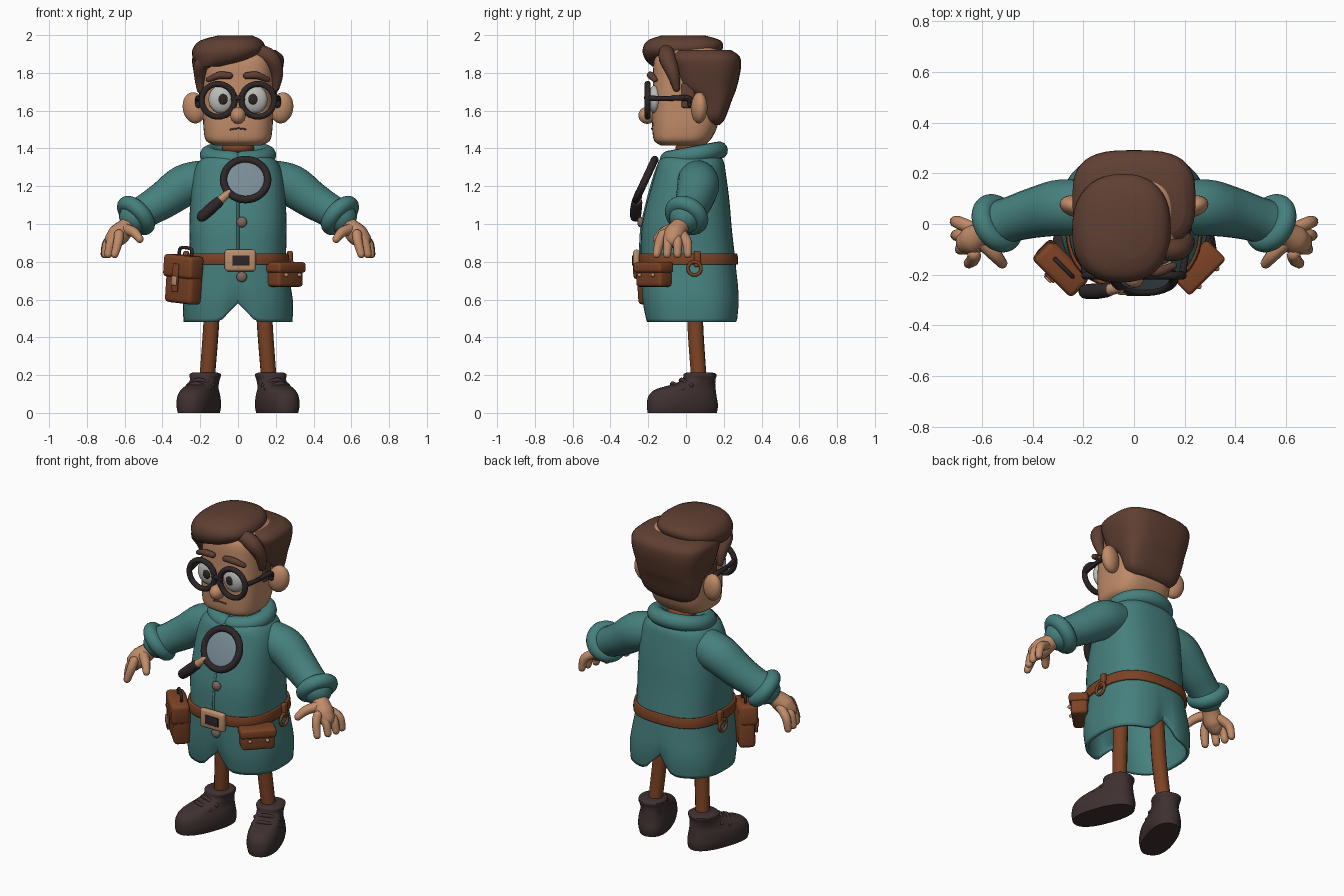
import bpy, bmesh, math
from math import sin, cos, pi, radians, exp
from mathutils import Vector, Matrix, Euler

if "Cube" in bpy.data.objects:
    bpy.data.objects.remove(bpy.data.objects["Cube"])


def material(name, *rgb):
    m = bpy.data.materials.new(name)
    m.use_nodes = True
    m.diffuse_color = (*rgb, 1)
    m.node_tree.nodes["Principled BSDF"].inputs["Base Color"].default_value = (*rgb, 1)
    return m


TEAL = material("teal cloth", .06, .215, .205)
SKIN = material("skin", .53, .26, .14)
HAIR = material("brown hair", .115, .05, .032)
LEATHER = material("leather", .2, .055, .018)
SHOE = material("dark shoe", .05, .03, .03)
FRAME = material("black frame", .027, .019, .02)
GLASS = material("blue glass", .19, .26, .3)
WHITE = material("eye white", .5, .5, .48)
TAN = material("tan metal", .5, .27, .15)
GREY = material("grey button", .2, .14, .11)


def finish(bm, name, mat, matrix=None):
    if matrix:
        bm.transform(matrix)
    bmesh.ops.recalc_face_normals(bm, faces=bm.faces)
    mesh = bpy.data.meshes.new(name)
    bm.to_mesh(mesh)
    bm.free()
    mesh.materials.append(mat)
    ob = bpy.data.objects.new(name, mesh)
    bpy.context.collection.objects.link(ob)
    return ob


def place(loc, rot=(0, 0, 0), scale=(1, 1, 1)):
    return Matrix.LocRotScale(Vector(loc), Euler([radians(a) for a in rot]), Vector(scale))


def skin_rings(bm, rings, caps=True, loop=False):
    n = len(rings[0])
    vs = [[bm.verts.new(p) for p in r] for r in rings]
    pairs = list(zip(vs, vs[1:])) + ([(vs[-1], vs[0])] if loop else [])
    for a, b in pairs:
        for i in range(n):
            bm.faces.new((a[i], a[(i + 1) % n], b[(i + 1) % n], b[i]))
    if caps and not loop:
        bm.faces.new(vs[0])
        bm.faces.new(vs[-1])


def spline(keys, steps, closed=False):
    """Catmull-Rom through tuples of any length."""
    n, out = len(keys), []
    for i in range(n if closed else n - 1):
        k = [keys[j % n if closed else min(max(j, 0), n - 1)] for j in range(i - 1, i + 3)]
        for s in range(steps):
            t = s / steps
            out.append([b + .5 * t * (c - a + t * (2*a - 5*b + 4*c - d + t * (3*(b - c) + d - a)))
                        for a, b, c, d in zip(*k)])
    return out if closed else out + [list(keys[-1])]


def loft(name, mat, keys, power=2.6, seg=40, steps=4, caps=True, bend=None, matrix=None):
    """Stack of rounded rings; keys are (z, centre x, half width, front y, back y)."""
    bm, rings = bmesh.new(), []
    for z, cx, rx, y0, y1 in spline(keys, steps):
        ring = []
        for i in range(seg):
            a = 2 * pi * i / seg
            c, s = [math.copysign(abs(v) ** (2 / power), v) for v in (cos(a), sin(a))]
            p = Vector((cx + rx * c, (y0 + y1) / 2 + (y1 - y0) / 2 * s, z))
            ring.append(bend(p) if bend else p)
        rings.append(ring)
    skin_rings(bm, rings, caps)
    return finish(bm, name, mat, matrix)


def tube(name, mat, keys, seg=14, steps=5, closed=False, matrix=None):
    """Round-ended tube; keys are (x, y, z, radius)."""
    pts = spline(keys, steps, closed)
    ps, rs = [Vector(p[:3]) for p in pts], [p[3] for p in pts]
    if not closed:
        d0, d1 = (ps[0] - ps[1]).normalized(), (ps[-1] - ps[-2]).normalized()
        r0, r1 = rs[0], rs[-1]
        arc = [(sin(a), cos(a)) for a in (.5, 1, 1.4)]
        ps = [ps[0] + d0 * r0 * u for u, _ in arc[::-1]] + ps + [ps[-1] + d1 * r1 * u for u, _ in arc]
        rs = [r0 * v for _, v in arc[::-1]] + rs + [r1 * v for _, v in arc]
    n, rings, normal, old = len(ps), [], None, None
    for i in range(n):
        a, b = (ps[i - 1], ps[(i + 1) % n]) if closed else (ps[max(i - 1, 0)], ps[min(i + 1, n - 1)])
        d = (b - a).normalized()
        normal = old.rotation_difference(d) @ normal if old else d.orthogonal().normalized()
        old, side = d, d.cross(normal)
        rings.append([ps[i] + rs[i] * (cos(t) * normal + sin(t) * side)
                      for t in (2 * pi * k / seg for k in range(seg))])
    bm = bmesh.new()
    skin_rings(bm, rings, loop=closed)
    return finish(bm, name, mat, matrix)


def ball(name, mat, loc, size, rot=(0, 0, 0)):
    bm = bmesh.new()
    bmesh.ops.create_uvsphere(bm, u_segments=24, v_segments=14, radius=1)
    return finish(bm, name, mat, place(loc, rot, size))


def box(name, mat, loc, size, matrix=Matrix(), bevel=.015):
    bm = bmesh.new()
    bmesh.ops.create_cube(bm, size=1)
    bm.transform(place(loc, scale=size))
    bmesh.ops.bevel(bm, geom=bm.edges[:], offset=bevel, segments=3, profile=.5, affect='EDGES')
    return finish(bm, name, mat, matrix)


def hoop(name, mat, radius, thick, matrix, seg=12):
    keys = [(radius * cos(pi * i / 6), radius * sin(pi * i / 6), 0, thick) for i in range(12)]
    return tube(name, mat, keys, seg=seg, steps=3, closed=True, matrix=matrix)


# Coat: open shell with a notch in the hem at front and back
def hem(p):
    fall = max(0, (.8 - p.z) / .32)
    p.z += .1 * fall * exp(-(p.x / .06) ** 2)
    p.y *= 1 - .08 * fall * exp(-(p.x / .04) ** 2)
    return p


coat = loft("coat", TEAL, [
    (.48, 0, .288, -.215, .275), (.6, 0, .29, -.235, .282), (.8, 0, .257, -.24, .262),
    (.98, 0, .258, -.235, .242), (1.12, 0, .252, -.205, .23), (1.26, 0, .238, -.165, .212),
    (1.34, 0, .2, -.14, .195), (1.38, 0, .12, -.08, .14)], seg=64, caps=False, bend=hem)
wall = coat.modifiers.new("thickness", 'SOLIDIFY')
wall.thickness, wall.offset = .018, -1
tube("coat_front_edge", TEAL, [(.0, -.138, 1.33, .007), (.0, -.168, 1.25, .007), (.0, -.207, 1.11, .007),
                               (0, -.236, .97, .007), (0, -.242, .84, .007)])
ring = [radians(a) for a in range(-80, 261, 20)]
tube("collar", TEAL, [(.155 * cos(a), .04 + .135 * sin(a), 1.365 + .025 * sin(a), .047) for a in ring])
for z, y in ((1.01, -.24), (.72, -.245)):
    ball("coat_button", GREY, (.02, y, z), (.028, .018, .028))

# Belt, buckle and side loops
belt = loft("belt", LEATHER, [(.785, 0, .272, -.252, .276), (.815, 0, .272, -.256, .276),
                              (.845, 0, .267, -.252, .27)], seg=64, caps=False)
belt.modifiers.new("thickness", 'SOLIDIFY').thickness = .02
box("buckle", TAN, (.012, -.262, .807), (.165, .035, .115))
box("buckle_centre", FRAME, (.016, -.281, .807), (.09, .008, .055), bevel=.003)
for s in (-1, 1):
    box("belt_loop", LEATHER, (.275 * s, .06, .815), (.03, .035, .085), bevel=.008)
    hoop("belt_ring", LEATHER, .035, .009, place((.285 * s, .045, .765), (90, 0, 90)))

# Satchel on the right hip
bag = place((-.285, -.165, .715), (0, 5, -45))
box("satchel", LEATHER, (0, 0, -.01), (.2, .095, .25), bag, .022)
box("satchel_flap", LEATHER, (0, -.012, .06), (.215, .105, .12), bag, .02)
box("satchel_strap", LEATHER, (0, -.066, 0), (.04, .015, .15), bag, .005)
box("satchel_clasp", TAN, (0, -.074, -.015), (.035, .014, .05), bag, .005)
tube("satchel_handle", FRAME, [(-.045, 0, .11, .009), (-.04, 0, .155, .009), (.04, 0, .155, .009),
                               (.045, 0, .11, .009)], matrix=bag)

# Pouch on the left hip
pouch = place((.25, -.17, .735), (0, 0, 45))
box("pouch", LEATHER, (0, 0, -.005), (.19, .095, .125), pouch, .018)
box("pouch_lid", LEATHER, (0, -.004, .035), (.205, .11, .055), pouch, .015)
for x in (-.05, .05):
    ball("pouch_stud", TAN, pouch @ Vector((x, -.058, -.005)), (.011, .011, .011))

# Magnifying glass across the chest
lens = place((.04, -.215, 1.235), (65, 0, 0))
hoop("magnifier_rim", FRAME, .117, .02, lens, 14)
ball("magnifier_lens", GLASS, (.04, -.215, 1.235), (.11, .11, .012), (65, 0, 0))
tube("magnifier_ferrule", TAN, [(-.05, -.25, 1.165, .02), (-.1, -.26, 1.12, .024)])
tube("magnifier_handle", FRAME, [(-.105, -.26, 1.115, .029), (-.15, -.265, 1.075, .031),
                                 (-.19, -.267, 1.04, .029)])

# Arms, hands, legs and shoes
for s, side in ((-1, "right"), (1, "left")):
    flip = Matrix.Diagonal((s, 1, 1, 1))
    tube(side + "_sleeve", TEAL, [(.17, .06, 1.235, .105), (.28, .065, 1.205, .112), (.39, .045, 1.13, .1),
                                  (.48, .02, 1.075, .09), (.54, .0, 1.04, .09)], 20, matrix=flip)
    aim = Vector((.65, -.38, -.6)).to_track_quat('Z', 'Y').to_matrix().to_4x4()
    hoop(side + "_cuff", TEAL, .08, .042, flip @ Matrix.Translation((.54, .003, 1.045)) @ aim, 16)
    tube(side + "_palm", SKIN, [(.53, .01, 1.04, .045), (.585, -.03, .99, .048), (.63, -.06, .945, .058),
                                (.655, -.07, .92, .05)], matrix=flip)
    for y, x, tip in ((.0, .715, .01), (-.045, .712, -.045), (-.09, .695, -.1), (-.125, .66, -.155)):
        tube(side + "_finger", SKIN, [(.63, y * .8 - .02, .945, .027), (x - .025, (y + tip) / 2, .905, .026),
                                      (x - .008, tip, .84, .021)], 10, matrix=flip)
    tube(side + "_thumb", SKIN, [(.6, -.07, .975, .03), (.55, -.12, .955, .027), (.52, -.155, .92, .021)],
         10, matrix=flip)
    tube(side + "_leg", LEATHER, [(.13, .045, .7, .042), (.143, .05, .45, .042), (.165, .07, .16, .041)],
         matrix=flip)
    foot = flip @ place((.175, .07, 0), (0, 0, 20))
    loft(side + "_shoe", SHOE, [
        (0, 0, .088, -.285, .095), (.04, 0, .096, -.29, .1), (.09, 0, .092, -.28, .092),
        (.125, 0, .08, -.24, .088), (.15, 0, .074, -.15, .085), (.175, 0, .074, -.09, .085),
        (.205, 0, .08, -.08, .09), (.215, 0, .055, -.06, .06)], 2.4, matrix=foot)
    for y, z in ((-.1, .175), (-.15, .155)):
        tube(side + "_lace", SHOE, [(-.07, y + .03, z - .03, .012), (0, y, z, .012),
                                    (.07, y + .03, z - .03, .012)], 8, matrix=foot)

# Head and neck
tube("neck", SKIN, [(0, .03, 1.3, .06), (0, .03, 1.48, .06)])
hoop("shirt_collar", LEATHER, .065, .022, place((0, .03, 1.4)))
loft("head", SKIN, [
    (1.415, 0, .12, -.13, .09), (1.44, 0, .168, -.168, .125), (1.5, 0, .182, -.178, .16),
    (1.6, 0, .186, -.18, .185), (1.75, 0, .187, -.175, .2), (1.88, 0, .18, -.165, .2),
    (1.94, 0, .12, -.1, .15)], 3)
ball("nose", SKIN, (0, -.205, 1.575), (.041, .047, .045))
tube("mouth", HAIR, [(-.04, -.179, 1.5, .004), (0, -.181, 1.506, .004), (.04, -.179, 1.502, .004)], 8)

# Hair: back mass, side burns and swept top
loft("back_hair", HAIR, [
    (1.525, 0, .12, .09, .18), (1.56, 0, .17, .085, .208), (1.66, 0, .198, .05, .245),
    (1.72, 0, .214, -.045, .268), (1.82, 0, .238, -.08, .29), (1.885, 0, .24, -.095, .285),
    (1.92, 0, .2, -.06, .24)], 3)
loft("swept_hair", HAIR, [
    (1.835, -.14, .07, -.18, -.02), (1.87, -.08, .155, -.215, .12), (1.92, -.05, .192, -.23, .19),
    (1.97, -.037, .165, -.205, .185), (1.998, -.015, .09, -.13, .1)], 2.4)
tube("left_fringe", HAIR, [(.08, -.1, 1.92, .04), (.17, -.1, 1.88, .045), (.205, -.07, 1.8, .035),
                           (.2, -.05, 1.72, .02)])
tube("right_fringe", HAIR, [(-.1, -.16, 1.9, .045), (-.19, -.12, 1.85, .04), (-.2, -.07, 1.78, .032),
                            (-.2, -.05, 1.71, .018)])

# Ears, eyes, brows and spectacles
for s, side in ((-1, "right"), (1, "left")):
    flip = Matrix.Diagonal((s, 1, 1, 1))
    ball(side + "_ear", SKIN, (.232 * s, .07, 1.615), (.062, .042, .083), (0, 10 * s, 15 * s))
    box(side + "_sideburn", HAIR, (.187, .01, 1.68), (.025, .07, .13), flip, .01)
    ball(side + "_eye", WHITE, (.088 * s, -.165, 1.66), (.068, .035, .075))
    ball(side + "_pupil", FRAME, (.08 * s, -.195, 1.66), (.025, .01, .028))
    tube(side + "_eyebrow", HAIR, [(.045, -.185, 1.785, .018), (.1, -.187, 1.787, .02),
                                   (.155, -.165, 1.765, .015)], 10, matrix=flip)
    hoop(side + "_spectacle_rim", FRAME, .087, .016, place((.105 * s, -.203, 1.655), (90, 0, 0)))
    tube(side + "_spectacle_arm", FRAME, [(.19, -.2, 1.665, .015), (.207, -.1, 1.665, .013),
                                          (.212, .01, 1.665, .016), (.21, .025, 1.63, .016)], 8, matrix=flip)
tube("spectacle_bridge", FRAME, [(-.025, -.205, 1.66, .013), (0, -.21, 1.668, .013), (.025, -.205, 1.66, .013)])

# Smooth shading with sharp edges kept
bpy.ops.object.select_all(action='DESELECT')
for ob in bpy.context.collection.objects:
    if ob.type == 'MESH':
        ob.select_set(True)
        bpy.context.view_layer.objects.active = ob
bpy.ops.object.shade_smooth_by_angle(angle=radians(45))
